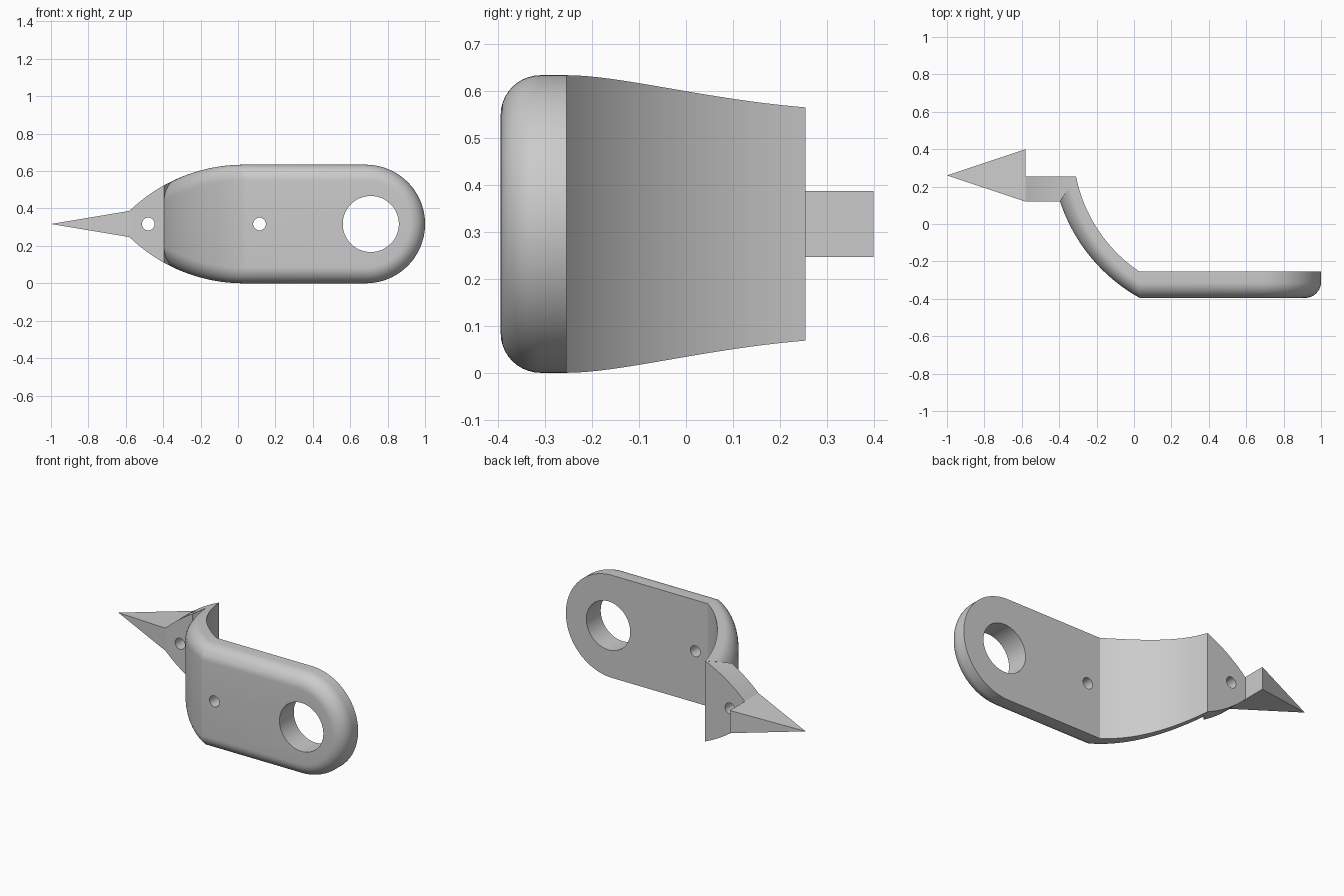
import bpy, bmesh, math
from mathutils import Vector

if "Cube" in bpy.data.objects:
    bpy.data.objects.remove(bpy.data.objects["Cube"], do_unlink=True)

grey = bpy.data.materials.new("light grey")
grey.use_nodes = True
grey.diffuse_color = (0.6, 0.6, 0.6, 1)
grey.node_tree.nodes["Principled BSDF"].inputs["Base Color"].default_value = (0.6, 0.6, 0.6, 1)

H = 0.317            # half height and end radius
BEND = 0.03          # x where the flat plate starts to bend
TAIL = -0.58         # x where the tip starts
FRONT, BACK = -0.395, -0.255
FILLET = 0.085
END = 1.0 - H
TAPER = 0.877        # radius of the tapering outline
TAIL_FRONT, TAIL_BACK = 0.12, 0.255


def half_height(x):
    dx = max(0, BEND - x)
    return H - TAPER + math.sqrt(TAPER ** 2 - dx ** 2)


def make_object(name, bm):
    bmesh.ops.recalc_face_normals(bm, faces=bm.faces)
    mesh = bpy.data.meshes.new(name)
    bm.to_mesh(mesh)
    bm.free()
    mesh.materials.append(grey)
    obj = bpy.data.objects.new(name, mesh)
    bpy.context.collection.objects.link(obj)
    return obj


def arc_points(start, end, bulge, n):
    """Points on a circular arc from start to end, bulging to the right."""
    a, b = Vector(start), Vector(end)
    chord = b - a
    side = Vector((chord.y, -chord.x)).normalized()
    radius = chord.length / 2 / math.sin(bulge)
    centre = (a + b) / 2 - side * radius * math.cos(bulge)
    base = math.atan2(side.y, side.x)
    angles = [base + bulge * (2 * i / n - 1) for i in range(n + 1)]
    return [centre + radius * Vector((math.cos(t), math.sin(t))) for t in angles]


def layered_strip(name, layers):
    """Solid from matching layers, each a list of (x, y, half height)."""
    bm = bmesh.new()
    loops, strips = [], []
    for layer in layers:
        top = [bm.verts.new((x, y, H + h)) for x, y, h in layer]
        low = [bm.verts.new((x, y, H - h)) for x, y, h in layer]
        loops.append(top + low[::-1])
        strips.append((top, low))
    for a, b in zip(loops, loops[1:]):
        n = len(a)
        for i in range(n):
            bm.faces.new((a[i], a[(i + 1) % n], b[(i + 1) % n], b[i]))
    for top, low in (strips[0], strips[-1]):
        for i in range(len(top) - 1):
            bm.faces.new((top[i], top[i + 1], low[i + 1], low[i]))
    return make_object(name, bm)


def drill(obj, x, radius, sides):
    """Round hole through a part, from front to back."""
    bm = bmesh.new()
    bmesh.ops.create_cone(bm, cap_ends=True, segments=sides, radius1=radius,
                          radius2=radius, depth=2)
    cutter = make_object("hole_cutter", bm)
    cutter.rotation_euler.x = math.pi / 2
    cutter.location = (x, 0, H)
    cutter.hide_render = True
    mod = obj.modifiers.new("hole", 'BOOLEAN')
    mod.operation = 'DIFFERENCE'
    mod.solver = 'EXACT'
    mod.object = cutter
    bpy.context.view_layer.objects.active = obj
    bpy.ops.object.modifier_apply(modifier=mod.name)
    bpy.data.objects.remove(cutter, do_unlink=True)


# Bent plate: curved arm, flat plate and rounded end, filleted at the front
inner = arc_points((-0.31, TAIL_BACK), (BEND, BACK), math.radians(22.5), 28)
outer = arc_points((-0.395, TAIL_FRONT), (BEND, FRONT), math.radians(21.4), 28)
thickness = BACK - FRONT
steps = [(0, 0), (1 - FILLET / thickness, 0)]
for k in range(1, 11):
    a = math.pi / 2 * k / 10
    steps.append((1 - FILLET * (1 - math.sin(a)) / thickness, FILLET * (1 - math.cos(a))))

layers = []
for t, inset in steps:
    layer = []
    for p, q in zip(inner, outer):
        point = p.lerp(q, t)
        layer.append((point.x, point.y, half_height(point.x) - inset))
    y = BACK - thickness * t
    r = H - inset
    for k in range(31):
        a = math.pi / 2 * (1 - k / 31)
        layer.append((END + r * math.cos(a), y, r * math.sin(a)))
    layer.append((END + r * math.cos(0.01), y, r * math.sin(0.01)))
    layers.append(layer)
bent_plate = layered_strip("bent_plate", layers)
drill(bent_plate, 0.71, 0.15, 64)
drill(bent_plate, 0.115, 0.034, 32)

# Tail plate: tapering slab behind the arm, sharp edged
layers = []
for y, right in ((TAIL_BACK, -0.31), (TAIL_FRONT, -0.395)):
    xs = [TAIL + (right - TAIL) * i / 16 for i in range(17)]
    layers.append([(x, y, half_height(x)) for x in xs])
tail_plate = layered_strip("tail_plate", layers)
drill(tail_plate, -0.48, 0.034, 32)

# Tip: four sided spike pointing right
bm = bmesh.new()
h = half_height(TAIL)
base = [bm.verts.new((TAIL, y, z)) for y, z in
        ((TAIL_FRONT, H - h), (0.4, H - h), (0.4, H + h), (TAIL_FRONT, H + h))]
apex = bm.verts.new((-1, 0.26, H))
bm.faces.new(base)
for i in range(4):
    bm.faces.new((base[i], base[(i + 1) % 4], apex))
make_object("pointed_tip", bm)

# Smooth the rounded surfaces and keep the edges crisp
for obj in bpy.context.selected_objects:
    obj.select_set(False)
for obj in (bent_plate, tail_plate):
    obj.select_set(True)
bpy.context.view_layer.objects.active = bent_plate
bpy.ops.object.shade_smooth_by_angle(angle=math.radians(25))
